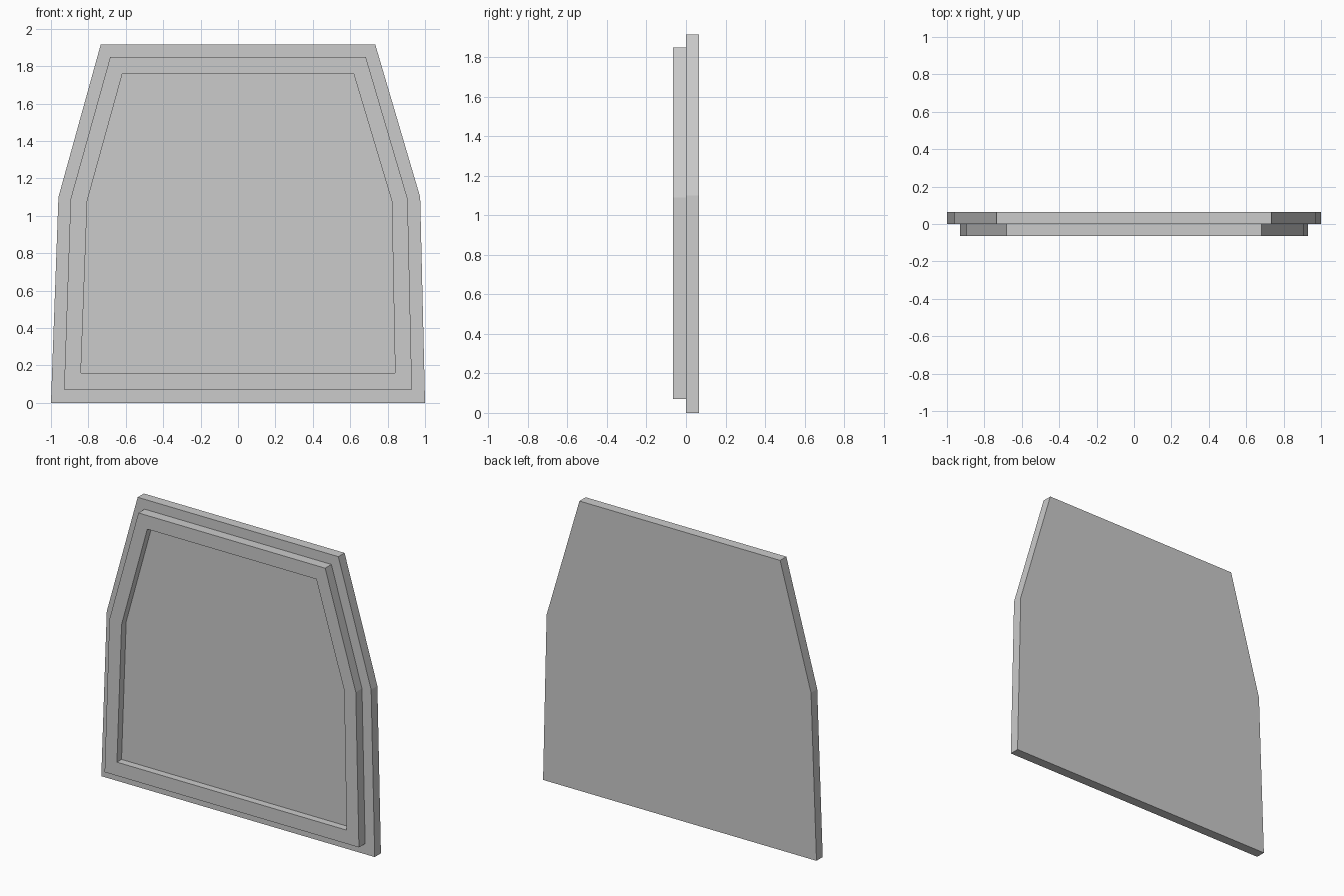
import bpy
import bmesh

cube = bpy.data.objects.get("Cube")
if cube:
    bpy.data.objects.remove(cube)

grey = bpy.data.materials.new("plain_grey")
colour = (0.6, 0.6, 0.6, 1)
grey.diffuse_color = colour
grey.use_nodes = True
grey.node_tree.nodes["Principled BSDF"].inputs["Base Color"].default_value = colour

# Six-sided outlines in x, z: base, shoulders, top
PLATE = [(-1, 0), (1, 0), (0.974, 1.1), (0.734, 1.915), (-0.734, 1.915), (-0.96, 1.1)]
RIM = [(-0.93, 0.07), (0.93, 0.07), (0.907, 1.09), (0.683, 1.85), (-0.683, 1.85), (-0.895, 1.09)]
RECESS = [(-0.84, 0.16), (0.84, 0.16), (0.822, 1.08), (0.618, 1.76), (-0.618, 1.76), (-0.806, 1.08)]
BACK, STEP, FLOOR, FRONT = 0.065, 0.0, -0.017, -0.065


def ring(bm, outline, y):
    return [bm.verts.new((x, y, z)) for x, z in outline]


def bridge(bm, a, b):
    for i in range(len(a)):
        j = (i + 1) % len(a)
        bm.faces.new((a[i], a[j], b[j], b[i]))


# One closed skin: back, plate edge, step, rim edge, rim face, recess wall, floor
bm = bmesh.new()
levels = [(PLATE, BACK), (PLATE, STEP), (RIM, STEP), (RIM, FRONT), (RECESS, FRONT), (RECESS, FLOOR)]
rings = [ring(bm, outline, y) for outline, y in levels]
for a, b in zip(rings, rings[1:]):
    bridge(bm, a, b)
bm.faces.new(rings[0])
bm.faces.new(rings[-1])
bmesh.ops.recalc_face_normals(bm, faces=bm.faces)

mesh = bpy.data.meshes.new("stepped_panel")
bm.to_mesh(mesh)
bm.free()
mesh.materials.append(grey)
panel = bpy.data.objects.new("stepped_panel", mesh)
bpy.context.collection.objects.link(panel)
